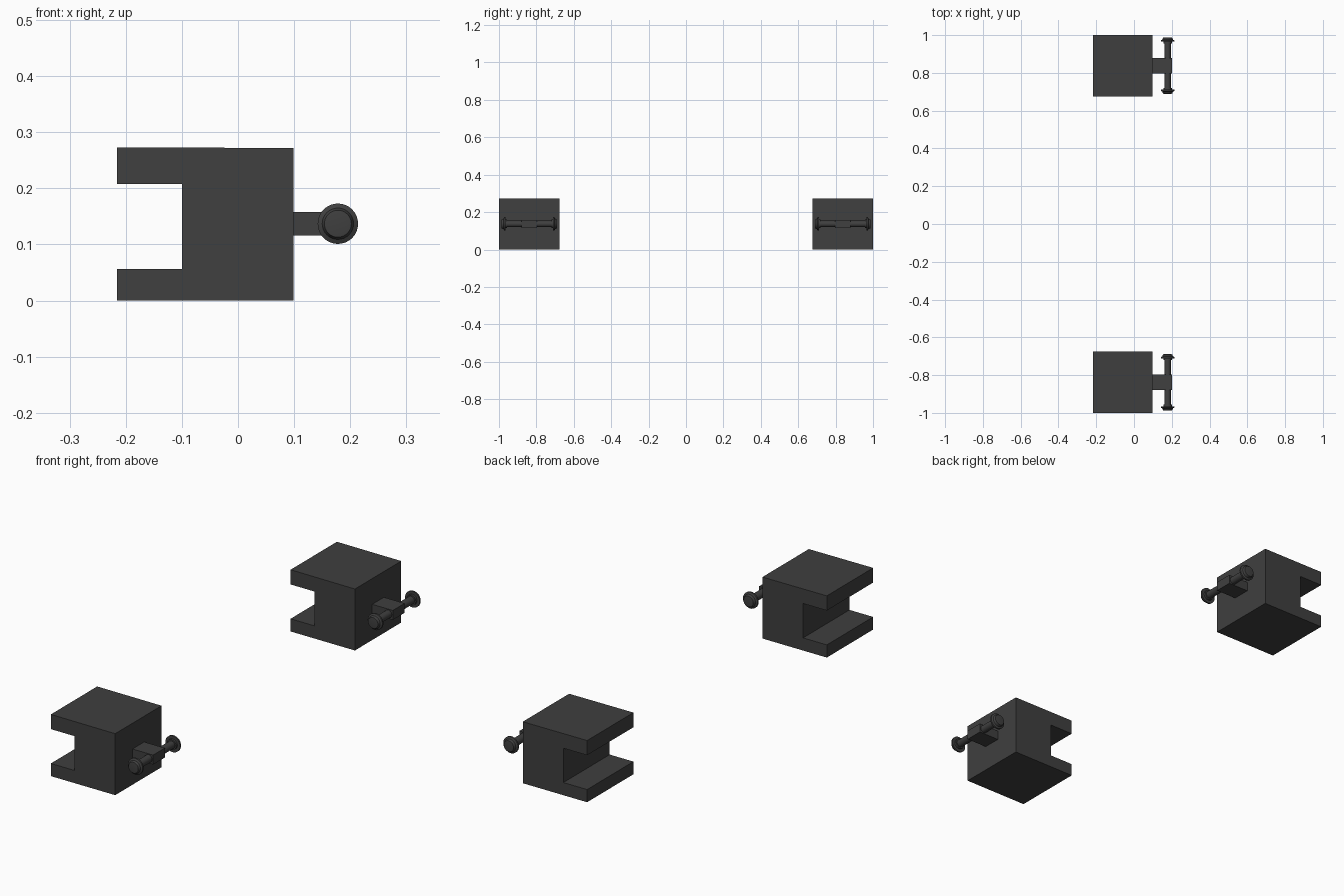
import bpy, bmesh
from math import sin, cos, pi

if "Cube" in bpy.data.objects:
    bpy.data.objects.remove(bpy.data.objects["Cube"])

dark = bpy.data.materials.new("dark_grey")
dark.diffuse_color = (0.05, 0.05, 0.05, 1)
dark.use_nodes = True
dark.node_tree.nodes["Principled BSDF"].inputs["Base Color"].default_value = dark.diffuse_color


def finish(bm, name, smooth=False):
    bmesh.ops.recalc_face_normals(bm, faces=bm.faces)
    me = bpy.data.meshes.new(name)
    bm.to_mesh(me)
    bm.free()
    ob = bpy.data.objects.new(name, me)
    bpy.context.collection.objects.link(ob)
    me.materials.append(dark)
    if smooth:
        bpy.ops.object.select_all(action='DESELECT')
        ob.select_set(True)
        bpy.context.view_layer.objects.active = ob
        bpy.ops.object.shade_smooth_by_angle(angle=pi / 6)
    return ob


def extrude_y(name, outline, y0, y1):
    # XZ outline pulled along y
    bm = bmesh.new()
    face = bm.faces.new([bm.verts.new((x, y0, z)) for x, z in outline])
    out = bmesh.ops.extrude_face_region(bm, geom=[face])["geom"]
    verts = [g for g in out if isinstance(g, bmesh.types.BMVert)]
    bmesh.ops.translate(bm, verts=verts, vec=(0, y1 - y0, 0))
    return finish(bm, name)


def lathe_y(name, profile, centre, sides=32):
    # (radius, y) profile turned around an axis parallel to y
    cx, cy, cz = centre
    bm = bmesh.new()
    rings = [[bm.verts.new((cx + r * cos(2 * pi * i / sides), cy + y,
                            cz + r * sin(2 * pi * i / sides)))
              for i in range(sides)] for r, y in profile]
    for a, b in zip(rings, rings[1:]):
        for i in range(sides):
            j = (i + 1) % sides
            bm.faces.new((a[i], a[j], b[j], b[i]))
    bm.faces.new(rings[0])
    bm.faces.new(rings[-1])
    return finish(bm, name, True)


# C-shaped bracket section, with its slot open to the left
bracket = [(-0.216, 0), (0.099, 0), (0.099, 0.272), (-0.216, 0.273),
           (-0.216, 0.208), (-0.1, 0.208), (-0.1, 0.056), (-0.216, 0.056)]
lug = [(0.09, 0.116), (0.2, 0.116), (0.2, 0.158), (0.09, 0.158)]

# Half pin: shaft, thin flange, stepped cap; mirrored to the other end
half = [(0.017, 0.118), (0.023, 0.118), (0.023, 0.127), (0.036, 0.127),
        (0.036, 0.134), (0.028, 0.138), (0.024, 0.148), (0.017, 0.149)]
pin = [(r, -y) for r, y in reversed(half)] + half

for side, cy in (("front", -0.838), ("back", 0.838)):
    extrude_y(side + "_bracket", bracket, cy - 0.162, cy + 0.162)
    extrude_y(side + "_lug", lug, cy - 0.041, cy + 0.041)
    lathe_y(side + "_pin", pin, (0.178, cy, 0.137))
